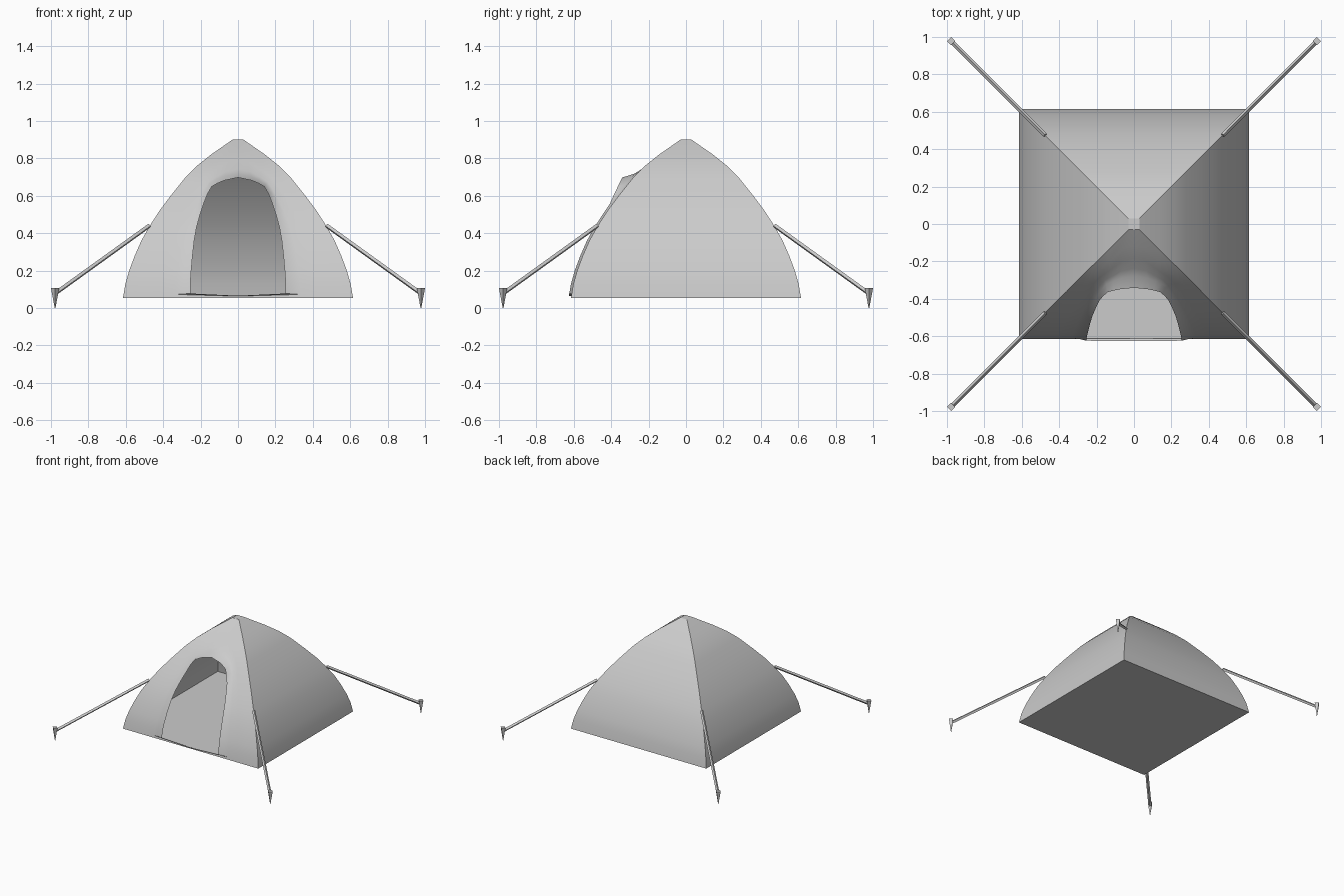
import bpy, bmesh, math
from mathutils import Vector

cube = bpy.data.objects.get("Cube")
if cube:
    bpy.data.objects.remove(cube, do_unlink=True)

grey = bpy.data.materials.new("light grey")
grey.use_nodes = True
colour = (0.6, 0.6, 0.6, 1)
grey.diffuse_color = colour
grey.node_tree.nodes["Principled BSDF"].inputs["Base Color"].default_value = colour

# Half width and height of the dome wall, from base to peak
PROFILE = [(.615, .055), (.602, .13), (.582, .20), (.552, .28), (.517, .36), (.475, .435),
           (.42, .52), (.36, .60), (.28, .70), (.22, .76), (.145, .82), (.03, .90)]
# Right half of the doorway outline, from sill to crown
DOOR = [(.255, .078), (.255, .13), (.25, .20), (.243, .28), (.234, .36), (.222, .43),
        (.203, .50), (.183, .56), (.163, .61), (.14, .65), (.11, .667), (.075, .682), (0, .698)]
BASE, PEAK = PROFILE[0], PROFILE[-1]


def finish(name, bm, smooth=None):
    mesh = bpy.data.meshes.new(name)
    bm.to_mesh(mesh)
    bm.free()
    mesh.materials.append(grey)
    ob = bpy.data.objects.new(name, mesh)
    bpy.context.collection.objects.link(ob)
    if smooth:
        bpy.ops.object.select_all(action='DESELECT')
        ob.select_set(True)
        bpy.context.view_layer.objects.active = ob
        bpy.ops.object.shade_smooth_by_angle(angle=math.radians(smooth))
    return ob


def half_width(z):
    for (r0, z0), (r1, z1) in zip(PROFILE, PROFILE[1:]):
        if z <= z1:
            return r0 + (r1 - r0) * (z - z0) / (z1 - z0)
    return PEAK[0]


def bridge(bm, a, b, closed=False):
    for i in range(len(a) if closed else len(a) - 1):
        j = (i + 1) % len(a)
        bm.faces.new((a[i], a[j], b[j], b[i]))


def mirrored(half, bottom):
    """Closed loop from a right half ending on the centre line."""
    return [bottom] + half + [(-x, z) for x, z in reversed(half[:-1])]


# Plain walls: back and both sides
for name, turn in (("left_wall", 0), ("back_wall", 1), ("right_wall", 2)):
    bm = bmesh.new()
    edges = []
    for side in (-1, 1):
        edge = []
        for r, z in PROFILE:
            x, y = r, side * r
            for _ in range(turn):
                x, y = -y, x
            edge.append(bm.verts.new((x, y, z)))
        edges.append(edge)
    bridge(bm, edges[1], edges[0])
    bmesh.ops.recalc_face_normals(bm, faces=bm.faces)
    if sum((f.normal.dot(f.calc_center_median()) for f in bm.faces)) < 0:
        bmesh.ops.reverse_faces(bm, faces=bm.faces)
    finish(name, bm, 40)

# Front wall: rings from the raised doorway rim out to the panel edge
outer = mirrored(PROFILE + [(0, PEAK[1])], (0, BASE[1]))
inner = mirrored(DOOR, (0, .066))
bm = bmesh.new()
rings = []
for s, lift in ((0, 1), (.1, .25), (.22, 0), (.45, 0), (.7, 0), (1, 0)):
    ring = []
    for (x0, z0), (x1, z1) in zip(inner, outer):
        x, z = x0 + (x1 - x0) * s, z0 + (z1 - z0) * s
        rim = .013 + .047 * max(0, (z0 - .55) / .15)
        ring.append(bm.verts.new((x, -half_width(z) - rim * lift, z)))
    rings.append(ring)
for a, b in zip(rings, rings[1:]):
    bridge(bm, b, a, True)
bmesh.ops.recalc_face_normals(bm, faces=bm.faces)
if sum(f.normal.y for f in bm.faces) > 0:
    bmesh.ops.reverse_faces(bm, faces=bm.faces)
finish("front_wall", bm, 40)

# Flat peak and floor
for name, (r, z), up in (("peak_cap", PEAK, 1), ("floor", BASE, -1)):
    bm = bmesh.new()
    corners = [(-r, -r, z), (r, -r, z), (r, r, z), (-r, r, z)]
    bm.faces.new([bm.verts.new(c) for c in corners[::up]])
    finish(name, bm)


def rod(name, start, end, r0, r1, spin=0):
    bm = bmesh.new()
    axis = Vector(end) - Vector(start)
    bmesh.ops.create_cone(bm, cap_ends=True, segments=4, radius1=r0, radius2=r1, depth=axis.length)
    ob = finish(name, bm)
    ob.location = (Vector(start) + Vector(end)) / 2
    ob.rotation_mode = 'QUATERNION'
    ob.rotation_quaternion = axis.to_track_quat('Z', 'Y')
    return ob


# Guy lines and pegs at the four corners
for fy, front in ((-1, "front"), (1, "back")):
    for fx, side in ((1, "left"), (-1, "right")):
        rod(f"{front}_{side}_guy_line", (.475 * fx, .475 * fy, .44),
            (.975 * fx, .975 * fy, .08), .012, .012)
        rod(f"{front}_{side}_peg", (.978 * fx, .978 * fy, 0),
            (.978 * fx, .978 * fy, .107), .002, .022)
